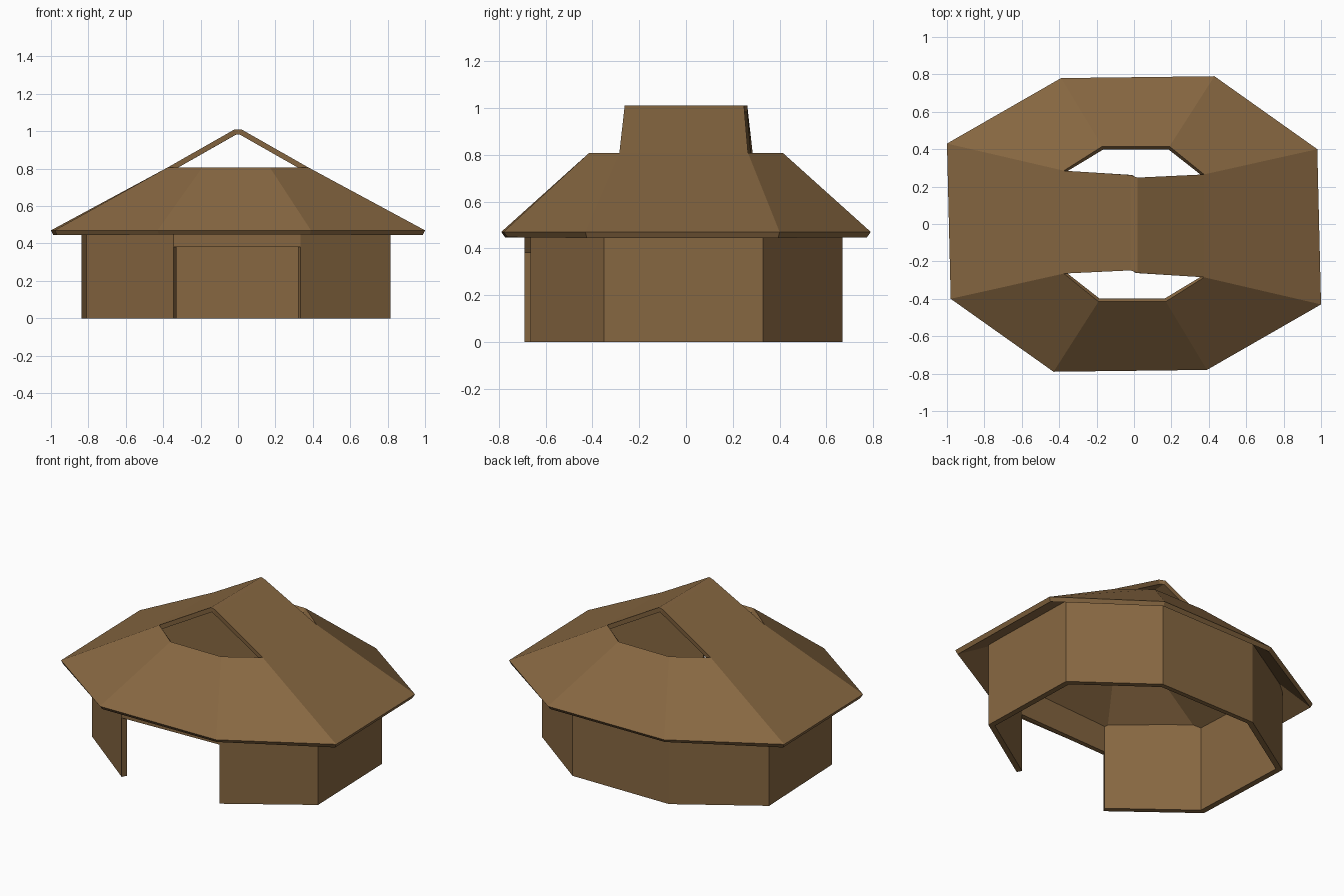
import bpy
from mathutils import Vector

if "Cube" in bpy.data.objects:
    bpy.data.objects.remove(bpy.data.objects["Cube"])

brown = bpy.data.materials.new("warm brown timber")
brown.diffuse_color = (0.242, 0.136, 0.053, 1)
brown.use_nodes = True
brown.node_tree.nodes["Principled BSDF"].inputs["Base Color"].default_value = brown.diffuse_color


def make_object(name, verts, faces):
    mesh = bpy.data.meshes.new(name)
    mesh.from_pydata(verts, [], faces)
    mesh.materials.append(brown)
    mesh.update()
    obj = bpy.data.objects.new(name, mesh)
    bpy.context.collection.objects.link(obj)
    return obj


def opposite(points):
    """Complete a half outline by turning it half a circle about z."""
    return points + [(-x, -y) for x, y in points]


# Walls: slightly turned octagonal ring, counterclockwise from the front left
corners = [(-0.345, -0.69), (0.335, -0.665), (0.815, -0.35), (0.795, 0.33),
           (0.34, 0.668), (-0.345, 0.665), (-0.837, 0.35), (-0.81, -0.33)]
levels = [(0, 0), (0.38, 0.38), (0.555, 0.572)]     # outer and inner heights
inner_scale = 0.955
verts = []
for outer_z, inner_z in levels:
    verts += [(x, y, outer_z) for x, y in corners]
    verts += [(x * inner_scale, y * inner_scale, inner_z) for x, y in corners]


def vid(level, side, i):
    return level * 16 + side * 8 + i % 8


# Wall cells, with the front bay left open below the lintel
skin = {}
for level in range(2):
    for i in range(8):
        if level == 0 and i == 0:
            continue
        a, b, c, d = [(vid(level, s, k), vid(level + 1, s, k))
                      for s, k in ((0, i), (0, i + 1), (1, i + 1), (1, i))]
        cell = [(p[0], q[0], q[1], p[1]) for p, q in
                ((a, b), (b, c), (c, d), (d, a))]
        cell += [(a[1], b[1], c[1], d[1]), (d[0], c[0], b[0], a[0])]
        for face in cell:
            key = frozenset(face)
            if key in skin:
                del skin[key]          # shared faces are inside the wall
            else:
                skin[key] = face
make_object("walls", verts, list(skin.values()))

# Roof: eave outline rising to a smaller ring, then a gabled cap on the sides
eave = opposite([(-0.43, -0.79), (0.39, -0.78), (1.0, -0.43), (0.98, 0.40)])
ring = opposite([(-0.19, -0.415), (0.17, -0.415), (0.375, -0.285), (0.375, 0.265)])
verts = [Vector((x, y, 0.47)) for x, y in eave]
verts += [Vector((x, y, 0.807)) for x, y in ring]
verts += [Vector(p) for p in ((0.018, -0.262, 1.01), (0.018, 0.248, 1.01),
                              (-0.018, 0.262, 1.01), (-0.018, -0.248, 1.01))]
faces = [(i, (i + 1) % 8, 8 + (i + 1) % 8, 8 + i) for i in range(8)]
faces += [(10, 11, 17, 16), (14, 15, 19, 18), (16, 17, 18, 19)]
roof = make_object("roof", verts, faces)
shell = roof.modifiers.new("thickness", 'SOLIDIFY')
shell.thickness = 0.028
shell.offset = -1
shell.use_even_offset = True
